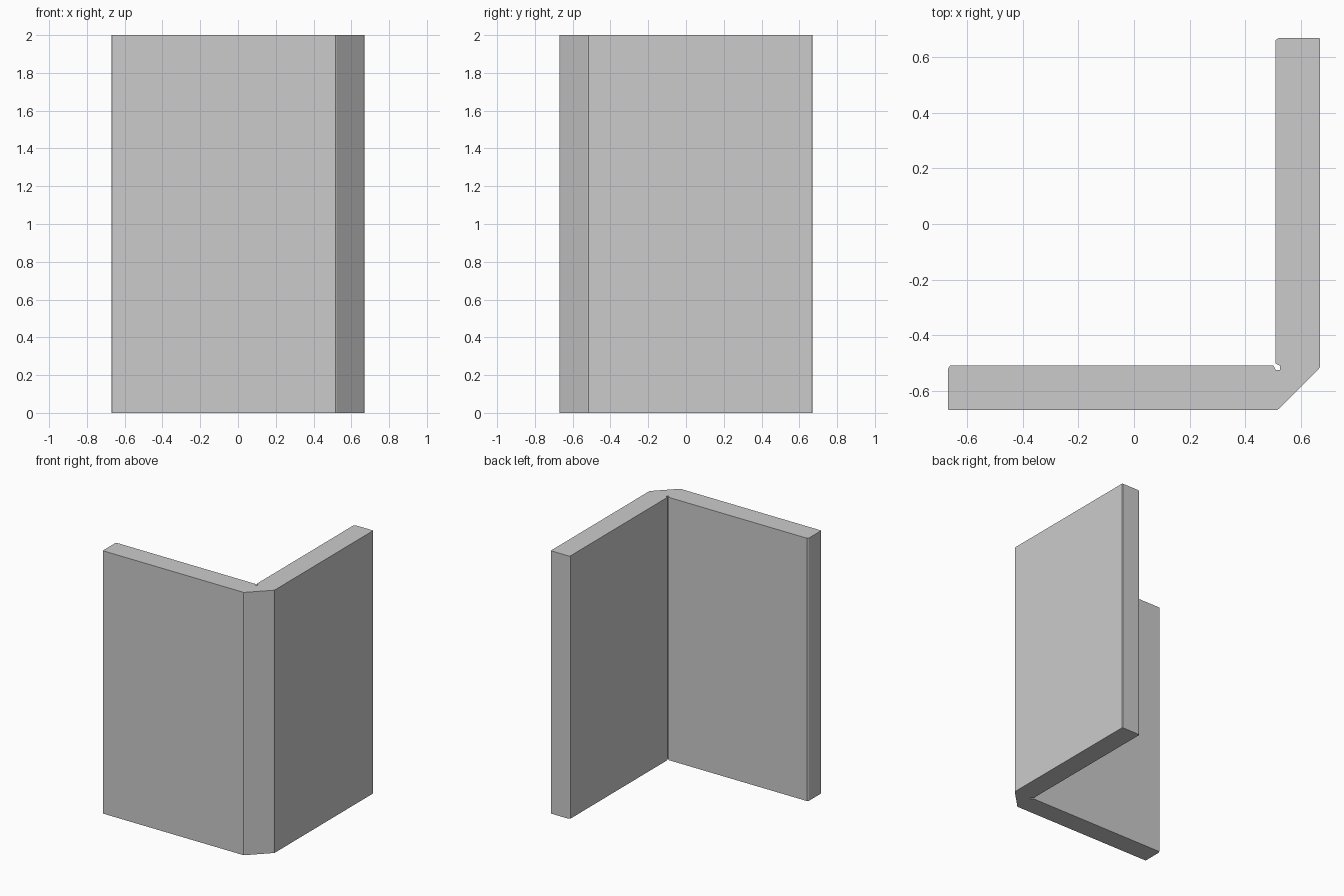
import bpy, bmesh

if "Cube" in bpy.data.objects:
    bpy.data.objects.remove(bpy.data.objects["Cube"])

# Half of the L cross-section, from the inner corner relief round one leg to the outer chamfer
half = [(0.525, -0.525), (0.51, -0.525), (0.503, -0.51),
        (-0.662, -0.51), (-0.67, -0.522), (-0.67, -0.666), (-0.666, -0.67),
        (0.515, -0.67), (0.525, -0.663)]

# The other leg mirrors across the diagonal; the inner corner point is shared
profile = half + [(-y, -x) for x, y in reversed(half[1:])]

# Extrude the section upwards
bm = bmesh.new()
base = bm.faces.new([bm.verts.new((x, y, 0)) for x, y in profile])
top = bmesh.ops.extrude_face_region(bm, geom=[base], use_keep_orig=True)
bmesh.ops.translate(bm, vec=(0, 0, 2),
                    verts=[v for v in top["geom"] if isinstance(v, bmesh.types.BMVert)])
bmesh.ops.recalc_face_normals(bm, faces=bm.faces)

mesh = bpy.data.meshes.new("corner_panel")
bm.to_mesh(mesh)
bm.free()
bpy.context.collection.objects.link(bpy.data.objects.new("corner_panel", mesh))
